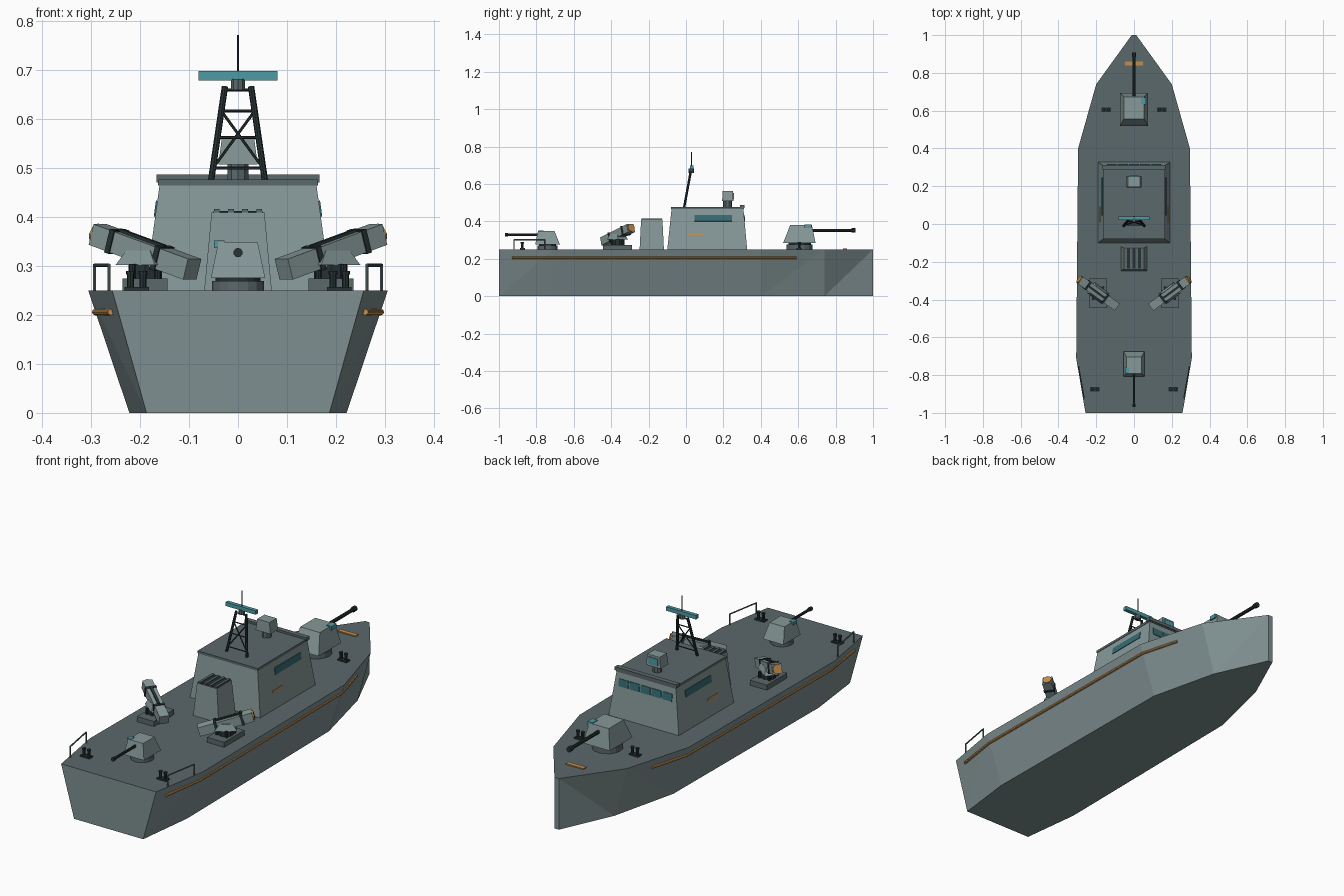
import bpy, bmesh, math
from mathutils import Vector, Matrix

cube = bpy.data.objects.get("Cube")
if cube:
    bpy.data.objects.remove(cube)


def material(name, r, g, b):
    m = bpy.data.materials.new(name)
    m.use_nodes = True
    m.diffuse_color = (r, g, b, 1)
    bsdf = next(n for n in m.node_tree.nodes if n.type == 'BSDF_PRINCIPLED')
    bsdf.inputs["Base Color"].default_value = (r, g, b, 1)
    return m


HULL = material("hull grey", .21, .275, .28)
STRUCT = material("structure grey", .24, .315, .315)
DECK = material("deck grey", .105, .14, .145)
DARK = material("gunmetal", .02, .032, .033)
TEAL = material("sensor teal", .075, .33, .37)
GLASS = material("window teal", .035, .15, .17)
ORANGE = material("orange trim", .56, .27, .07)


def finish(name, bm, mat, top_mat=None, matrix=None):
    bmesh.ops.recalc_face_normals(bm, faces=bm.faces)
    if top_mat:
        for f in bm.faces:
            f.material_index = 1 if f.normal.z > .9 else 0
    if matrix:
        bm.transform(matrix)
    me = bpy.data.meshes.new(name)
    bm.to_mesh(me)
    bm.free()
    for m in (mat, top_mat):
        if m:
            me.materials.append(m)
    ob = bpy.data.objects.new(name, me)
    bpy.context.collection.objects.link(ob)
    return ob


def taper(name, base, top, z0, z1, mat, top_mat=None, matrix=None):
    """Block with a base and a top rectangle, each (x0, x1, y0, y1)."""
    bm = bmesh.new()
    rings = []
    for (x0, x1, y0, y1), z in ((base, z0), (top, z1)):
        rings.append([bm.verts.new((x, y, z)) for x, y in
                      ((x0, y0), (x1, y0), (x1, y1), (x0, y1))])
    low, high = rings
    bm.faces.new(low)
    bm.faces.new(high)
    for i in range(4):
        j = (i + 1) % 4
        bm.faces.new((low[i], low[j], high[j], high[i]))
    return finish(name, bm, mat, top_mat, matrix)


def box(name, center, size, mat, matrix=None):
    bm = bmesh.new()
    bmesh.ops.create_cube(bm, size=1, matrix=Matrix.Translation(center) @ Matrix.Diagonal((*size, 1)))
    return finish(name, bm, mat, None, matrix)


def rod(name, a, b, r, mat, sides=8, matrix=None):
    a, b = Vector(a), Vector(b)
    place = Matrix.Translation((a + b) / 2) @ (b - a).to_track_quat('Z', 'Y').to_matrix().to_4x4()
    bm = bmesh.new()
    bmesh.ops.create_cone(bm, cap_ends=True, segments=sides, radius1=r, radius2=r,
                          depth=(b - a).length, matrix=place)
    return finish(name, bm, mat, None, matrix)


# Hull: stations of (y, deck half width, bottom half width)
DECK_Z = .25
stations = [(-1, .257, .187), (-.71, .306, .222), (.4, .296, .212), (.74, .2, .13), (1, .012, .012)]
bm = bmesh.new()
rings = [[bm.verts.new(p) for p in ((t, y, DECK_Z), (b, y, 0), (-b, y, 0), (-t, y, DECK_Z))]
         for y, t, b in stations]
bm.faces.new(rings[0])
bm.faces.new(rings[-1])
for p, q in zip(rings, rings[1:]):
    bm.faces.new((p[1], p[2], q[2], q[1]))
    bm.faces.new((p[0], p[3], q[3], q[0]))
    for t, b in ((0, 1), (3, 2)):
        bm.faces.new((p[t], p[b], q[t]))
        bm.faces.new((p[b], q[b], q[t]))
finish("hull", bm, HULL, DECK)

# Deckhouse with roof and brow
taper("deckhouse", (-.19, .19, -.1, .327), (-.16, .16, -.077, .307), DECK_Z, .468, STRUCT)
box("roof", (0, .115, .471), (.326, .39, .012), DECK)
box("window_brow", (0, .301, .479), (.334, .024, .016), DECK)

# Bridge windows and side markings, tilted with the walls
front_tilt = Matrix.Translation((0, .312, .417)) @ Matrix.Rotation(.092, 4, 'X')
for i in range(5):
    box("bridge_window", ((i - 2) * .059, 0, 0), (.052, .006, .036), GLASS, front_tilt)
for s, side in ((1, "left"), (-1, "right")):
    tilt = Matrix.Rotation(-s * .137, 4, 'Y')
    box(side + "_window", (0, 0, 0), (.006, .2, .033), GLASS,
        Matrix.Translation((s * .167, .145, .417)) @ tilt)
    box(side + "_stripe", (0, 0, 0), (.006, .08, .009), ORANGE,
        Matrix.Translation((s * .179, .05, .332)) @ tilt)

# Funnel with grille
taper("funnel", (-.069, .069, -.248, -.118), (-.054, .054, -.24, -.126), DECK_Z, .41, STRUCT, DECK)
box("funnel_opening", (0, -.183, .411), (.1, .106, .004), DARK)
for i in range(4):
    box("funnel_slat", ((i - 1.5) * .029, -.183, .413), (.012, .108, .007), DECK)


# Lattice mast leaning toward the bow
def mast_point(s, z):
    t = (z - .475) / .19
    return (s * (.055 - .028 * t), -.01 + .035 * t, z)


for s in (-1, 1):
    rod("mast_leg", mast_point(s, .475), mast_point(s, .667), .0065, DARK)
    rod("mast_brace", mast_point(s, .5), mast_point(-s, .617), .003, DARK, 6)
for z in (.5, .563, .617, .66):
    rod("mast_crossbar", mast_point(-1, z), mast_point(1, z), .003, DARK, 6)
rod("radar_pedestal", (0, .028, .66), (0, .028, .682), .015, DECK, 10)
box("radar_bar", (0, .03, .689), (.162, .018, .019), TEAL)
rod("antenna", (0, .03, .69), (0, .03, .772), .002, DARK, 6)

# Fire director on the roof
rod("director_pedestal", (0, .222, .475), (0, .222, .512), .023, DECK, 10)
taper("director_head", (-.04, .04, .193, .253), (-.033, .033, .196, .251), .508, .562, STRUCT)
box("director_lens", (0, .253, .535), (.05, .006, .034), TEAL)


# Gun mounts, modelled pointing to the bow
def gun(name, y, turn, k):
    m = (Matrix.Translation((0, y, DECK_Z)) @ Matrix.Rotation(turn, 4, 'Z')
         @ Matrix.Diagonal((k, k, k, 1)))
    rod(name + "_ring", (0, 0, 0), (0, 0, .026), .07, DECK, 16, m)
    rod(name + "_collar", (0, 0, .026), (0, 0, .036), .06, DARK, 16, m)
    taper(name + "_turret", (-.073, .073, -.088, .086), (-.053, .053, -.05, .066), .034, .13, STRUCT, None, m)
    rod(name + "_barrel", (0, .06, .102), (0, .3, .102), .0085, DARK, 10, m)
    rod(name + "_muzzle", (0, .278, .102), (0, .3, .102), .0125, DARK, 10, m)
    box(name + "_sight", (.05, .045, .124), (.028, .038, .02), TEAL, m)


gun("forward_gun", .607, 0, 1)
gun("aft_gun", -.741, math.pi, .76)

for s, side in ((1, "left"), (-1, "right")):
    # Missile launcher: base, turntable, cradle and raised canister
    cx, cy = s * .19, -.366
    box(side + "_launcher_base", (cx, cy, .262), (.092, .156, .026), DECK)
    rod(side + "_launcher_turntable", (cx, cy, .274), (cx, cy, .304), .036, DARK, 10)
    for dx in (-.026, .026):
        for dy in (-.03, .03):
            rod(side + "_launcher_post", (cx + dx, cy + dy, .274), (cx + dx, cy + dy, .304), .007, DARK)
    axis = Vector((s * .19, .14, .07))
    yaw = Matrix.Translation((cx, cy, 0)) @ Matrix.Rotation(math.atan2(-axis.x, axis.y), 4, 'Z')
    taper(side + "_launcher_cradle", (-.034, .034, -.05, .05), (-.024, .024, -.03, .03), .302, .332, STRUCT, None, yaw)
    pitch = yaw @ Matrix.Translation((0, 0, .329)) @ Matrix.Rotation(math.atan2(axis.z, axis.xy.length), 4, 'X')
    box(side + "_canister", (0, 0, 0), (.046, .25, .044), STRUCT, pitch)
    for y in (-.045, .075):
        box(side + "_canister_band", (0, y, 0), (.052, .012, .05), DARK, pitch)
    box(side + "_canister_rail", (0, .015, .024), (.012, .12, .008), DARK, pitch)
    rod(side + "_canister_cap", (0, .12, 0), (0, .131, 0), .022, ORANGE, 8, pitch)

    # Rubbing strake along the hull
    path = [(.26, -.93), (.292, -.71), (.282, .4), (.23, .59)]
    for (xa, ya), (xb, yb) in zip(path, path[1:]):
        rod(side + "_strake", (s * xa, ya, .206), (s * xb, yb, .206), .0065, ORANGE)

    # Stern handrail
    a, b = Vector((s * .264, -.92, DECK_Z)), Vector((s * .293, -.755, DECK_Z))
    up = Vector((0, 0, .052))
    for p, q in ((a, a + up), (b, b + up), (a + up, b + up)):
        rod(side + "_handrail", p, q, .0035, DECK, 6)

    # Mooring bollards
    for x, y in ((.207, -.875), (.148, .605)):
        box(side + "_bollard_plate", (s * x, y, .253), (.05, .026, .008), DARK)
        for d in (-.013, .013):
            rod(side + "_bollard", (s * x + d, y, .25), (s * x + d, y, .285), .007, DARK)
            rod(side + "_bollard_cap", (s * x + d, y, .283), (s * x + d, y, .29), .009, DARK)

# Bow deck marking
box("bow_marking", (0, .85, .252), (.096, .022, .006), ORANGE)
